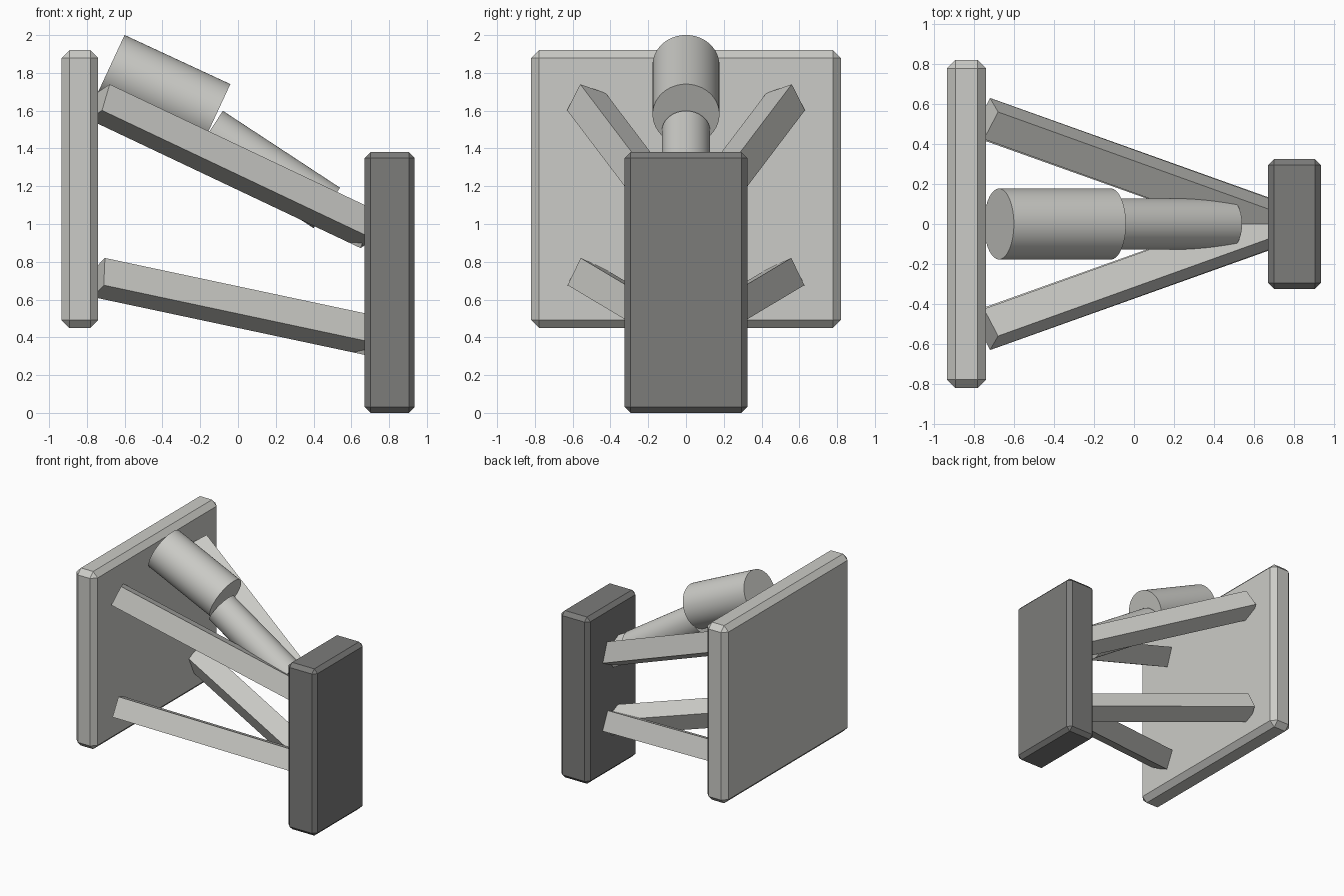
import bpy
import bmesh
from mathutils import Matrix, Vector

if "Cube" in bpy.data.objects:
    bpy.data.objects.remove(bpy.data.objects["Cube"], do_unlink=True)


def make_material(name, color):
    mat = bpy.data.materials.new(name)
    mat.use_nodes = True
    mat.diffuse_color = color
    mat.node_tree.nodes["Principled BSDF"].inputs["Base Color"].default_value = color
    return mat


light_grey = make_material("light grey", (0.6, 0.6, 0.57, 1))
dark_grey = make_material("dark grey", (0.2, 0.2, 0.195, 1))


def finish(name, bm, mat):
    bmesh.ops.recalc_face_normals(bm, faces=bm.faces)
    mesh = bpy.data.meshes.new(name)
    bm.to_mesh(mesh)
    bm.free()
    mesh.materials.append(mat)
    obj = bpy.data.objects.new(name, mesh)
    bpy.context.collection.objects.link(obj)
    return obj


def block(name, low, high, bevel, mat):
    low, high = Vector(low), Vector(high)
    bm = bmesh.new()
    bmesh.ops.create_cube(bm, size=1)
    bmesh.ops.scale(bm, vec=high - low, verts=bm.verts)
    bmesh.ops.translate(bm, vec=(low + high) / 2, verts=bm.verts)
    obj = finish(name, bm, mat)
    mod = obj.modifiers.new("chamfer", "BEVEL")
    mod.width = bevel
    mod.segments = 1
    return obj


def beam(name, start, end, down, size, mat):
    # Square bar along start-end, rolled so one side runs along "down"
    start, end = Vector(start), Vector(end)
    axis = (end - start).normalized()
    down = Vector(down)
    up = -(down - axis * down.dot(axis)).normalized()
    side = up.cross(axis)
    rot = Matrix((axis, side, up)).transposed().to_4x4()
    bm = bmesh.new()
    bmesh.ops.create_cube(bm, size=1)
    bmesh.ops.scale(bm, vec=((end - start).length, size, size), verts=bm.verts)
    bmesh.ops.transform(bm, matrix=Matrix.Translation((start + end) / 2) @ rot, verts=bm.verts)
    return finish(name, bm, mat)


def rod(name, start, end, radius, mat):
    start, end = Vector(start), Vector(end)
    axis = end - start
    rot = axis.to_track_quat("Z", "Y").to_matrix().to_4x4()
    bm = bmesh.new()
    bmesh.ops.create_cone(bm, cap_ends=True, segments=64, radius1=radius, radius2=radius,
                          depth=axis.length,
                          matrix=Matrix.Translation((start + end) / 2) @ rot)
    obj = finish(name, bm, mat)
    bpy.ops.object.select_all(action="DESELECT")
    obj.select_set(True)
    bpy.context.view_layer.objects.active = obj
    bpy.ops.object.shade_smooth_by_angle()
    return obj


# Mounting plate and hub
block("mounting_plate", (-0.935, -0.82, 0.45), (-0.74, 0.82, 1.92), 0.042, light_grey)
block("hub_block", (0.67, -0.325, 0), (0.935, 0.325, 1.38), 0.031, dark_grey)

# Upper and lower wishbones, mirrored front to back
for side_name, s in (("front", -1), ("back", 1)):
    beam(f"upper_arm_{side_name}", (-0.735, 0.527 * s, 1.647), (0.705, 0.01 * s, 0.965),
         (-0.04, 0.07 * s, -0.14), 0.16, light_grey)
    beam(f"lower_arm_{side_name}", (-0.738, 0.525 * s, 0.717), (0.705, 0.01 * s, 0.41),
         (-0.006, 0.07 * s, -0.145), 0.16, light_grey)

# Damper body and piston
rod("damper_body", (-0.675, 0, 1.84), (-0.115, 0, 1.58), 0.177, light_grey)
rod("damper_piston", (-0.15, 0, 1.492), (0.47, 0, 1.085), 0.128, light_grey)
